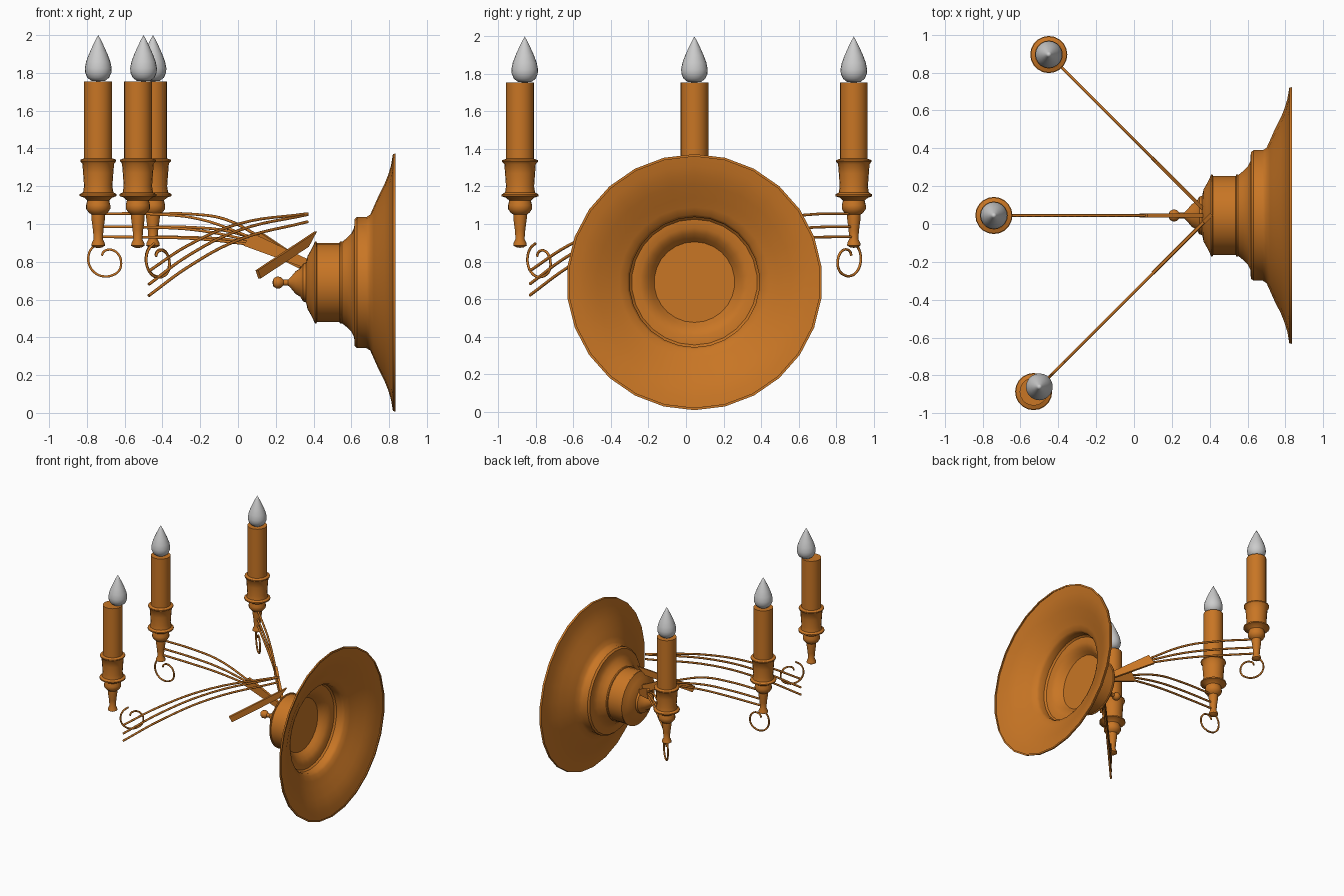
import bpy, bmesh, math
from mathutils import Vector, Matrix

cube = bpy.data.objects.get("Cube")
if cube:
    bpy.data.objects.remove(cube, do_unlink=True)


def material(name, color):
    mat = bpy.data.materials.new(name)
    mat.use_nodes = True
    mat.diffuse_color = color
    mat.node_tree.nodes["Principled BSDF"].inputs["Base Color"].default_value = color
    return mat


BRONZE = material("warm_bronze", (0.58, 0.18, 0.018, 1))
GLASS = material("frosted_grey", (0.6, 0.6, 0.6, 1))


def finish(bm, name, mat, angle):
    bmesh.ops.recalc_face_normals(bm, faces=bm.faces)
    mesh = bpy.data.meshes.new(name)
    bm.to_mesh(mesh)
    bm.free()
    for poly in mesh.polygons:
        poly.use_smooth = True
    mesh.set_sharp_from_angle(angle=math.radians(angle))
    mesh.materials.append(mat)
    obj = bpy.data.objects.new(name, mesh)
    bpy.context.collection.objects.link(obj)
    return obj


def lathe(name, profile, matrix, mat=BRONZE, sides=20):
    """Spin (radius, height) points around local z."""
    bm = bmesh.new()
    verts = [bm.verts.new((r, 0, h)) for r, h in profile]
    edges = [bm.edges.new(pair) for pair in zip(verts, verts[1:])]
    bmesh.ops.spin(bm, geom=verts + edges, cent=(0, 0, 0), axis=(0, 0, 1),
                   angle=math.tau, steps=sides, use_duplicate=False)
    bmesh.ops.remove_doubles(bm, verts=bm.verts, dist=0.0005)
    bm.transform(matrix)
    return finish(bm, name, mat, 40)


def wire(name, points, frame, radius=0.008):
    """Round wire through (distance, height) points in an arm's plane."""
    curve = bpy.data.curves.new(name, "CURVE")
    curve.dimensions = "3D"
    curve.bevel_depth = radius
    curve.bevel_resolution = 1
    curve.resolution_u = 6
    curve.use_fill_caps = True
    spline = curve.splines.new("BEZIER")
    spline.bezier_points.add(len(points) - 1)
    for knot, (t, z) in zip(spline.bezier_points, points):
        knot.co = frame @ Vector((t, 0, z))
        knot.handle_left_type = knot.handle_right_type = "AUTO"
    curve.materials.append(BRONZE)
    obj = bpy.data.objects.new(name, curve)
    bpy.context.collection.objects.link(obj)


def blade(name, corners, frame, thickness=0.02):
    """Flat tapered strip in an arm's plane."""
    bm = bmesh.new()
    face = bm.faces.new([bm.verts.new((t, -thickness / 2, z)) for t, z in corners])
    side = bmesh.ops.extrude_face_region(bm, geom=[face])["geom"]
    bmesh.ops.translate(bm, vec=(0, thickness, 0),
                        verts=[v for v in side if isinstance(v, bmesh.types.BMVert)])
    bm.transform(frame)
    finish(bm, name, BRONZE, 30)


def scroll(name, center, frame):
    points = []
    for i in range(14):
        turn = math.radians(110 + 30 * i)
        r = 0.093 if i < 8 else 0.093 - 0.011 * (i - 7)
        points.append((center[0] + r * math.cos(turn), center[1] + r * math.sin(turn)))
    wire(name, points, frame, 0.007)


def arm_frame(x, y, degrees):
    return Matrix.Translation((x, y, 0)) @ Matrix.Rotation(math.radians(degrees), 4, "Z")


# Wall plate and hub, both turned around the x axis
wall = Matrix.Translation((0, 0.045, 0.69)) @ Matrix.Rotation(math.pi / 2, 4, "Y") \
    @ Matrix.Rotation(math.pi, 4, "Z")
lathe("wall_plate", [
    (0.215, 0.55), (0.235, 0.575), (0.26, 0.60), (0.29, 0.615), (0.335, 0.617),
    (0.347, 0.63), (0.347, 0.68), (0.36, 0.70), (0.40, 0.718), (0.45, 0.74),
    (0.52, 0.775), (0.57, 0.795), (0.62, 0.81), (0.68, 0.82), (0.683, 0.835),
    (0.67, 0.835)], wall, sides=26)
lathe("hub", [
    (0, 0.55), (0.217, 0.55), (0.217, 0.54), (0.21, 0.537), (0.21, 0.418),
    (0.217, 0.415), (0.217, 0.407), (0.20, 0.40), (0.17, 0.385), (0.14, 0.368),
    (0.105, 0.36), (0.10, 0.345), (0.075, 0.33), (0.06, 0.305), (0.03, 0.28),
    (0.016, 0.265), (0.016, 0.24), (0.03, 0.225), (0.032, 0.205), (0.022, 0.188),
    (0, 0.182)], wall, sides=26)

# Candles: cup, sleeve and bulb
CANDLE = [
    (0, 0.873), (0.018, 0.875), (0.036, 0.885), (0.034, 0.90), (0.024, 0.92),
    (0.028, 0.97), (0.036, 1.03), (0.036, 1.05), (0.05, 1.06), (0.064, 1.08),
    (0.064, 1.10), (0.058, 1.125), (0.075, 1.14), (0.098, 1.148), (0.098, 1.158),
    (0.08, 1.168), (0.075, 1.20), (0.08, 1.27), (0.084, 1.32), (0.095, 1.332),
    (0.095, 1.34), (0.074, 1.348), (0.074, 1.755), (0, 1.755)]
BULB = [
    (0, 1.755), (0.035, 1.757), (0.058, 1.775), (0.069, 1.80), (0.071, 1.825),
    (0.064, 1.86), (0.049, 1.90), (0.031, 1.94), (0.014, 1.975), (0, 2.0)]
for label, cup, bulb in (("middle", (-0.74, 0.045), (-0.74, 0.045)),
                         ("left", (-0.45, 0.895), (-0.45, 0.895)),
                         ("right", (-0.53, -0.885), (-0.50, -0.86))):
    lathe(label + "_candle", CANDLE, Matrix.Translation((*cup, 0)))
    lathe(label + "_bulb", BULB, Matrix.Translation((*bulb, 0)), GLASS)

# Two matching arms: three bowed wires, a tapered blade and a scroll
for label, frame in (("middle", arm_frame(-0.74, 0.045, 0)),
                     ("left", arm_frame(-0.45, 0.895, -45))):
    for i, (start, bend, end) in enumerate(((1.055, 1.025, 0.925),
                                            (0.985, 0.965, 0.91),
                                            (0.932, 0.92, 0.89))):
        wire(f"{label}_arm_wire_{i}",
             [(0.02, start), (0.3, start - 0.003), (0.54, bend), (0.82, end)], frame)
    blade(label + "_arm_blade",
          [(0.81, 0.955), (0.77, 0.885), (1.10, 0.765), (1.16, 0.79)], frame)
    scroll(label + "_scroll", (0.04, 0.815), frame)

# Right arm hangs at a different tilt, its wires rising to the hub
frame = arm_frame(-0.48, -0.84, 45)
for i, heights in enumerate(((0.75, 0.885, 1.0, 1.055), (0.68, 0.83, 0.965, 1.05),
                             (0.62, 0.77, 0.915, 1.012))):
    wire(f"right_arm_wire_{i}", list(zip((0.01, 0.3, 0.68, 1.2), heights)), frame)
blade("right_arm_blade", [(0.82, 0.755), (0.84, 0.712), (1.20, 0.88), (1.26, 0.96)], frame)
scroll("right_scroll", (0.085, 0.81), frame)
